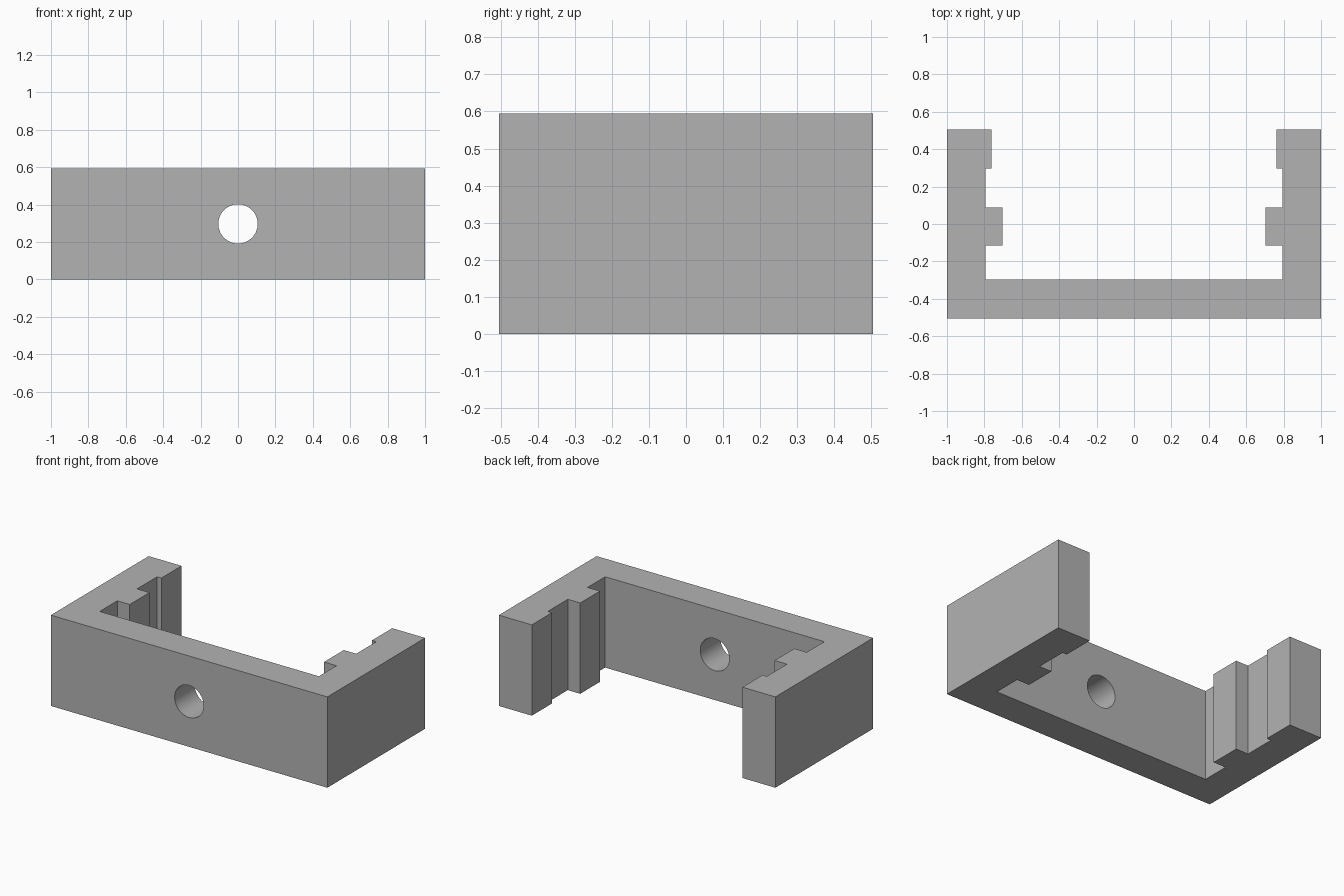
import bpy, bmesh, math

cube = bpy.data.objects.get("Cube")
if cube:
    bpy.data.objects.remove(cube, do_unlink=True)

HEIGHT = 0.594

grey = bpy.data.materials.new("plain grey")
grey.use_nodes = True
colour = (0.45, 0.45, 0.45, 1)
grey.diffuse_color = colour
grey.node_tree.nodes["Principled BSDF"].inputs["Base Color"].default_value = colour

# Half outline of the bracket: back wall, side arm, inner tab and end lip
half = [(1, -0.505), (1, 0.505), (0.762, 0.505), (0.762, 0.297), (0.793, 0.297),
        (0.793, 0.089), (0.703, 0.089), (0.703, -0.115), (0.793, -0.115), (0.793, -0.297)]
outline = half + [(-x, y) for x, y in reversed(half)]

# Extrude the mirrored outline upward
bm = bmesh.new()
base = bm.faces.new([bm.verts.new((x, y, 0)) for x, y in outline])
top = bmesh.ops.extrude_face_region(bm, geom=[base])["geom"]
bmesh.ops.translate(bm, vec=(0, 0, HEIGHT),
                    verts=[v for v in top if isinstance(v, bmesh.types.BMVert)])
bmesh.ops.recalc_face_normals(bm, faces=bm.faces)
mesh = bpy.data.meshes.new("bracket")
bm.to_mesh(mesh)
bm.free()
mesh.materials.append(grey)
bracket = bpy.data.objects.new("bracket", mesh)
bpy.context.collection.objects.link(bracket)

# Round hole through the front wall
bpy.ops.mesh.primitive_cylinder_add(vertices=64, radius=0.105, depth=0.4,
                                    location=(0, -0.4, HEIGHT / 2),
                                    rotation=(math.pi / 2, 0, 0))
cutter = bpy.context.object
cutter.name = "hole_cutter"
cutter.data.materials.append(grey)

cut = bracket.modifiers.new("hole", "BOOLEAN")
cut.operation = "DIFFERENCE"
cut.solver = "EXACT"
cut.object = cutter
bpy.ops.object.select_all(action="DESELECT")
bracket.select_set(True)
bpy.context.view_layer.objects.active = bracket
bpy.ops.object.modifier_apply(modifier=cut.name)
bpy.data.objects.remove(cutter, do_unlink=True)

# Smooth hole wall, crisp edges elsewhere
bpy.ops.object.shade_smooth_by_angle(angle=math.radians(30))
